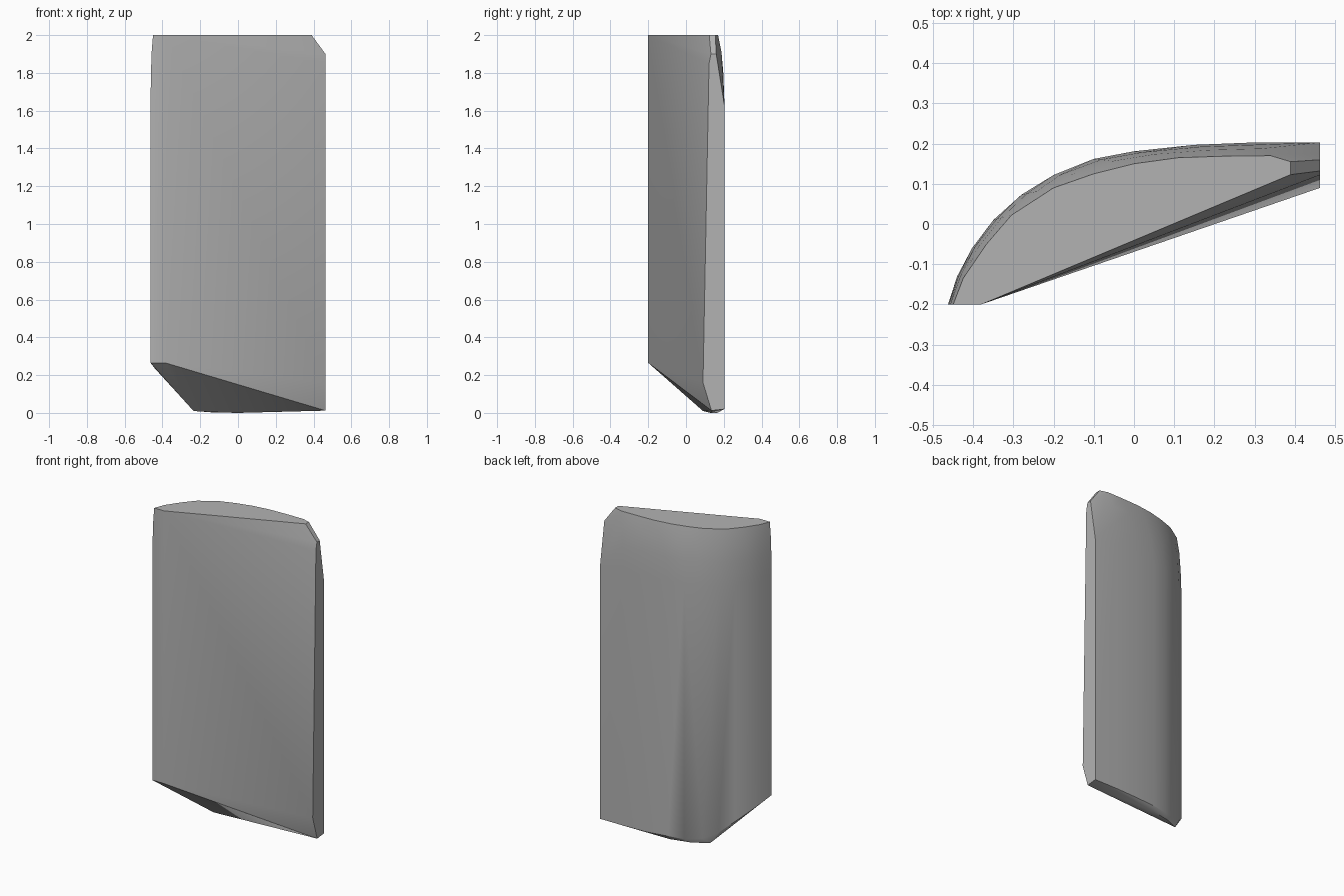
import bpy, bmesh

# Curved back wall in plan: body (x, y), lower height, and matching top rim (x, y)
back = [
    (-0.463, -0.20, 0.265, -0.450, -0.20),
    (-0.440, -0.13, 0.235, -0.425, -0.135),
    (-0.403, -0.06, 0.195, -0.367, -0.05),
    (-0.350, 0.01, 0.145, -0.305, 0.022),
    (-0.280, 0.073, 0.08, -0.200, 0.09),
    (-0.200, 0.122, 0.04, -0.100, 0.125),
    (-0.100, 0.162, 0.025, 0.000, 0.15),
    (0.000, 0.181, 0.025, 0.110, 0.165),
    (0.150, 0.197, 0.02, 0.230, 0.169),
    (0.300, 0.203, 0.02, 0.340, 0.170),
]
pts = []
for bx, by, low, tx, ty in back:
    pts.append((bx, by, low))
    # wall bends gently into the top rim
    for z, f in ((1.65, 0.0), (1.80, 0.17), (1.91, 0.46), (2.0, 1.0)):
        pts.append((bx + (tx - bx) * f, by + (ty - by) * f, z))

# Flat front edge and chamfered right side
pts += [(-0.385, -0.20, 0.265), (-0.38, -0.20, 2.0),
        (0.39, 0.123, 2.0), (0.39, 0.155, 2.0),
        (0.463, 0.09, 0.16), (0.463, 0.122, 1.85), (0.463, 0.132, 1.9),
        (0.463, 0.16, 1.9), (0.463, 0.203, 1.63),
        (0.463, 0.203, 0.02), (0.463, 0.135, 0.012)]
# Underside
pts += [(-0.235, 0.09, 0.01), (-0.14, 0.135, 0.003),
        (0.0, 0.13, 0.0), (0.0, 0.165, 0.0)]

# Slab as one convex solid
bm = bmesh.new()
for p in pts:
    bm.verts.new(p)
res = bmesh.ops.convex_hull(bm, input=bm.verts[:])
loose = [v for v in bm.verts if not v.link_faces]
bmesh.ops.delete(bm, geom=loose, context='VERTS')
bmesh.ops.recalc_face_normals(bm, faces=bm.faces[:])
mesh = bpy.data.meshes.new("stone_slab")
bm.to_mesh(mesh)
bm.free()
slab = bpy.data.objects.new("stone_slab", mesh)
bpy.context.collection.objects.link(slab)

mat = bpy.data.materials.new("stone grey")
mat.diffuse_color = (0.45, 0.45, 0.45, 1)
mesh.materials.append(mat)

# Smooth curved back, crisp edges
bpy.context.view_layer.objects.active = slab
slab.select_set(True)
bpy.ops.object.shade_smooth_by_angle(angle=0.45)
